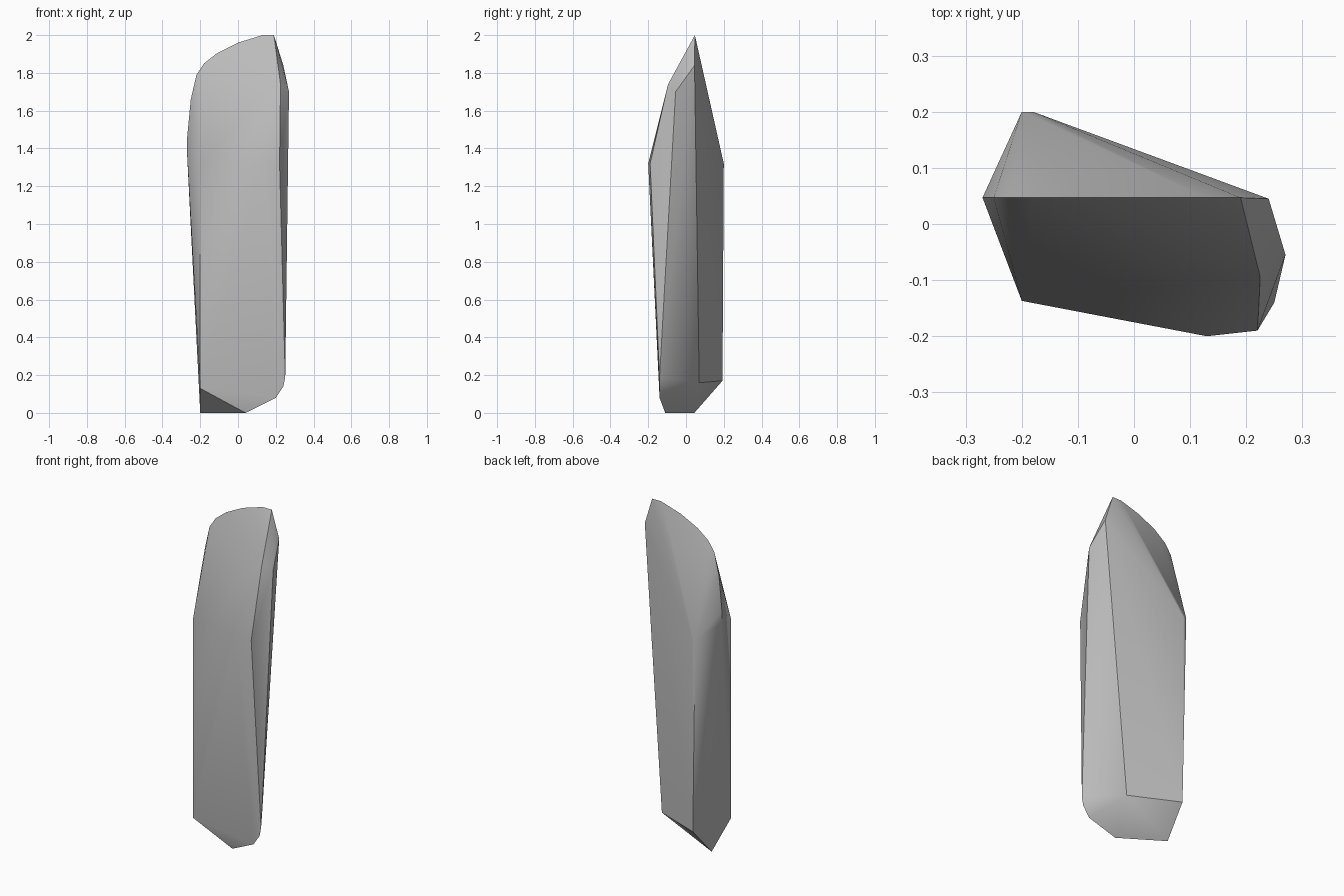
import bpy
import bmesh
import math

# Remove the default cube only
default_cube = bpy.data.objects.get("Cube")
if default_cube:
    bpy.data.objects.remove(default_cube, do_unlink=True)


def make_material(name, colour):
    material = bpy.data.materials.new(name)
    material.use_nodes = True
    material.diffuse_color = colour
    material.node_tree.nodes["Principled BSDF"].inputs["Base Color"].default_value = colour
    return material


def make_hull(name, points, material):
    """Wrap a tight skin of flat facets around the corner points."""
    bm = bmesh.new()
    corners = [bm.verts.new(point) for point in points]
    result = bmesh.ops.convex_hull(bm, input=corners)
    unused = {v for v in result["geom_interior"] + result["geom_unused"]
              if isinstance(v, bmesh.types.BMVert)}
    bmesh.ops.delete(bm, geom=list(unused), context="VERTS")
    bmesh.ops.recalc_face_normals(bm, faces=bm.faces)
    mesh = bpy.data.meshes.new(name)
    bm.to_mesh(mesh)
    bm.free()
    mesh.materials.append(material)
    shard = bpy.data.objects.new(name, mesh)
    bpy.context.collection.objects.link(shard)
    return shard


# Crest: a rounded profile (x, z) lying in one upright plane
crest_y = 0.047
crest_profile = [(0.19, 2), (0.13, 2), (0, 1.96), (-0.11, 1.905), (-0.18, 1.85),
                 (-0.22, 1.79), (-0.25, 1.66), (-0.27, 1.45), (-0.27, 1.38)]
crest = [(x, crest_y, z) for x, z in crest_profile]

# Shoulder: the widest ring, where the long faces start to lean inward
shoulder_z = 1.32
shoulder_outline = [(-0.2, -0.137), (0.13, -0.2), (0.22, -0.19), (-0.2, 0.2), (-0.18, 0.2)]
shoulder = [(x, y, shoulder_z) for x, y in shoulder_outline]

# Chipped upper end on the left side
upper_chip = [(0.24, 0.045, 1.84), (0.27, -0.055, 1.7), (0.225, -0.095, 1.74)]

# Lower corners and the short edge the shard stands on
lower_corners = [(-0.2, -0.137, 0.13), (0.25, -0.14, 0.19), (0.24, -0.14, 0.14),
                 (0.2, -0.14, 0.08), (0.11, 0.07, 0.16), (-0.18, 0.193, 0.17)]
foot = [(0.04, -0.11, 0), (-0.2, 0.044, 0)]

stone = make_material("grey stone", (0.5, 0.5, 0.5, 1))
shard = make_hull("stone_shard", crest + shoulder + upper_chip + lower_corners + foot, stone)

# Soft shading over shallow bends, crisp facet edges elsewhere
bpy.ops.object.select_all(action="DESELECT")
shard.select_set(True)
bpy.context.view_layer.objects.active = shard
bpy.ops.object.shade_smooth_by_angle(angle=math.radians(30))
